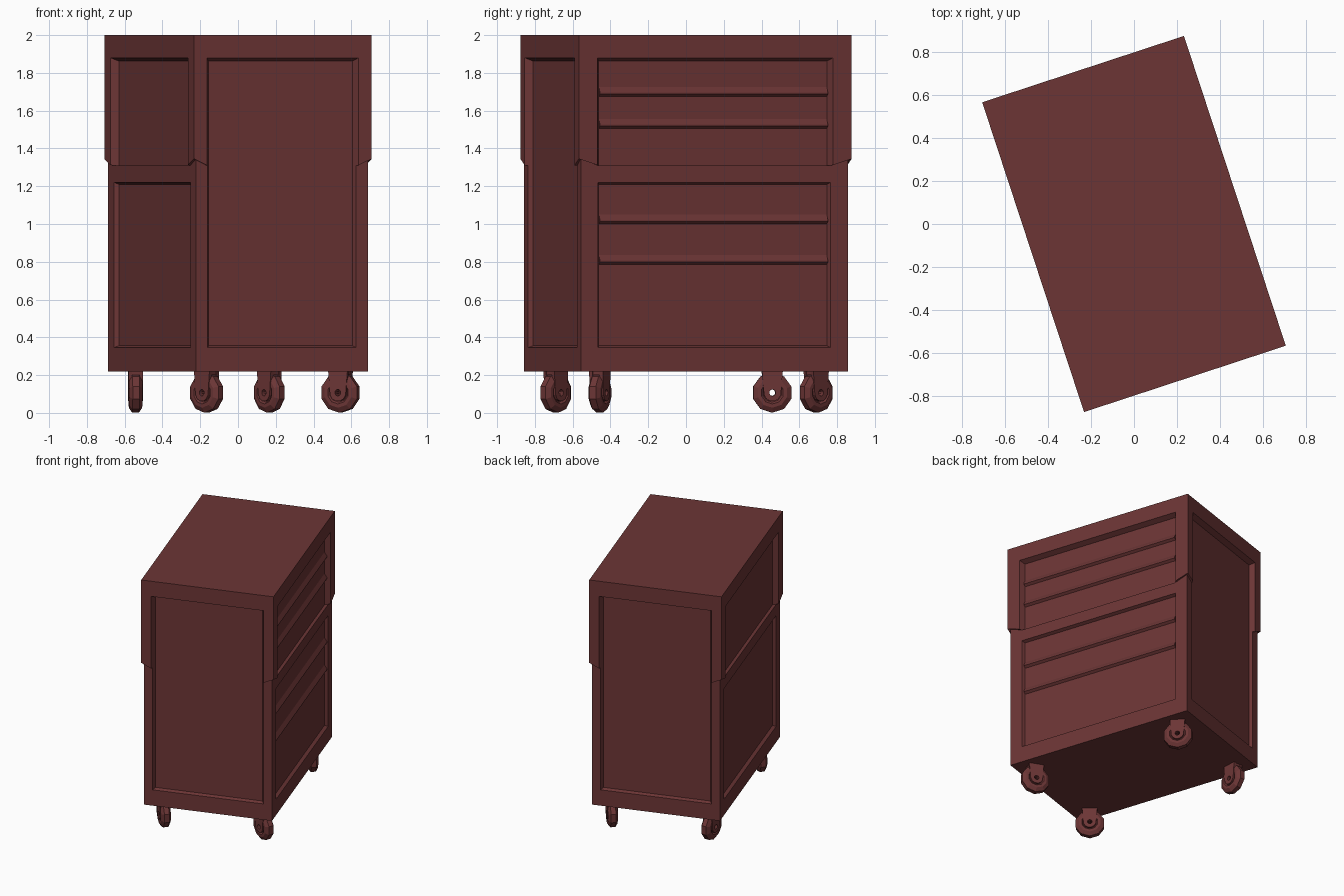
import bpy, bmesh, math
from mathutils import Matrix, Vector

if "Cube" in bpy.data.objects:
    bpy.data.objects.remove(bpy.data.objects["Cube"])

TURN = math.radians(18.2)          # whole cabinet is turned on the floor
paint = bpy.data.materials.new("dark_red_paint")
paint.diffuse_color = (0.15, 0.036, 0.036, 1)
paint.use_nodes = True
paint.node_tree.nodes["Principled BSDF"].inputs["Base Color"].default_value = paint.diffuse_color


def finish(bm, name, angle=TURN, loc=(0, 0, 0)):
    bmesh.ops.recalc_face_normals(bm, faces=bm.faces)
    me = bpy.data.meshes.new(name)
    bm.to_mesh(me)
    bm.free()
    me.materials.append(paint)
    ob = bpy.data.objects.new(name, me)
    ob.rotation_euler.z = angle
    ob.location = loc
    bpy.context.collection.objects.link(ob)
    return ob


def loft(bm, rings, caps=True, closed=False):
    vs = [[bm.verts.new(p) for p in r] for r in rings]
    n = len(vs[0])
    pairs = list(zip(vs, vs[1:])) + ([(vs[-1], vs[0])] if closed else [])
    for a, b in pairs:
        for i in range(n):
            j = (i + 1) % n
            bm.faces.new((a[i], a[j], b[j], b[i]))
    if caps and not closed:
        bm.faces.new(vs[0])
        bm.faces.new(vs[-1])


# Body: lower box, stepped out above the middle; step rises towards each corner
def body_ring(hx, hy, zc, zm):
    ring = []
    for sx, sy in ((1, -1), (1, 1), (-1, 1), (-1, -1)):
        c = (sx * hx, sy * hy, zc)
        on_y = (sx * 0.42, sy * hy, zm)
        on_x = (sx * hx, sy * 0.65, zm)
        ring += [on_y, c, on_x] if sx * sy < 0 else [on_x, c, on_y]
    return ring


bm = bmesh.new()
loft(bm, [body_ring(0.479, 0.744, 0.22, 0.22),
          body_ring(0.479, 0.744, 1.345, 1.31),
          body_ring(0.495, 0.76, 1.345, 1.31),
          body_ring(0.495, 0.76, 2.0, 2.0)])
body = finish(bm, "cabinet_body")


# Panel recesses: tapered cutters on all four sides
def recess(bm, side, floor, half, z0, z1, t0, t1):
    def rect(d, h, a, b):
        pts = [(d, -h, a), (d, h, a), (d, h, b), (d, -h, b)]
        rot = Matrix.Rotation(side * math.pi / 2, 3, 'Z')
        return [rot @ Vector(p) for p in pts]
    loft(bm, [rect(floor, half, z0, z1),
              rect(floor + 0.08, half + 0.042, z0 - t0, z1 + t1)])


bm = bmesh.new()
for side in (0, 2):
    recess(bm, side, 0.455, 0.636, 1.309, 1.862, 0, 0.036)
    recess(bm, side, 0.455, 0.636, 0.356, 1.21, 0.036, 0.036)
for side in (1, 3):
    recess(bm, side, 0.72, 0.401, 0.356, 1.862, 0.036, 0.036)
cutter = finish(bm, "recess_cutter")
cutter.hide_render = True
mod = body.modifiers.new("recesses", 'BOOLEAN')
mod.operation = 'DIFFERENCE'
mod.solver = 'EXACT'
mod.object = cutter
bpy.context.view_layer.objects.active = body
bpy.ops.object.modifier_apply(modifier=mod.name)
bpy.data.objects.remove(cutter)

# Drawer pulls: wedge lips across the right-hand panels
for i, z in enumerate((1.675, 1.505, 1.0, 0.785)):
    bm = bmesh.new()
    prof = [(0.45, z), (0.455, z), (0.474, z + 0.013),
            (0.474, z + 0.022), (0.455, z + 0.05), (0.45, z + 0.05)]
    loft(bm, [[(x, y, zz) for x, zz in prof] for y in (-0.635, 0.635)])
    finish(bm, f"drawer_pull_{i + 1}")


# Casters: ten-sided wheel with a through hole, held in a fork
def caster(name, loc, angle):
    n = 10
    prof = [(-0.024, 0.017), (-0.024, 0.05), (-0.036, 0.06), (-0.035, 0.08),
            (-0.018, 0.106)]
    prof += [(-a, r) for a, r in reversed(prof)]
    bm = bmesh.new()
    loft(bm, [[(a, r * math.cos(t), 0.107 + r * math.sin(t)) for a, r in prof]
              for t in (2 * math.pi * k / n + math.pi / 10 for k in range(n))],
         closed=True)
    finish(bm, name + "_wheel", angle, loc)

    # Fork arms: rounded plates bored through at the axle
    bm = bmesh.new()
    outer, inner = [], []
    for k in range(12):
        t = 2 * math.pi * (k + 0.5) / 12
        c, s = math.cos(t), math.sin(t)
        inner.append((0.017 * c, 0.107 + 0.017 * s))
        if s > 0.2:
            outer.append((0.055 * max(-1, min(1, c * 1.1)), 0.222))
        else:
            outer.append((0.046 * c, 0.107 + 0.046 * s))
    for s in (-1, 1):
        rings = [[(s * x, y, z) for y, z in pts] for x, pts in
                 ((0.02, outer), (0.039, outer), (0.039, inner), (0.02, inner))]
        loft(bm, rings, closed=True)
    # Crown joining the arms under the body
    loft(bm, [[(x, y, z) for x, y in ((-.03, -.05), (.03, -.05), (.03, .05), (-.03, .05))]
              for z in (0.2, 0.222)])
    finish(bm, name + "_fork", angle, loc)


rot = Matrix.Rotation(TURN, 3, 'Z')
for name, sx, sy, deg in (("front_left", -1, -1, 48), ("front_right", 1, -1, 68),
                          ("back_right", 1, 1, 42), ("back_left", -1, 1, 2)):
    p = rot @ Vector((sx * 0.373, sy * 0.603, 0))
    caster(name + "_caster", p, math.radians(deg))
